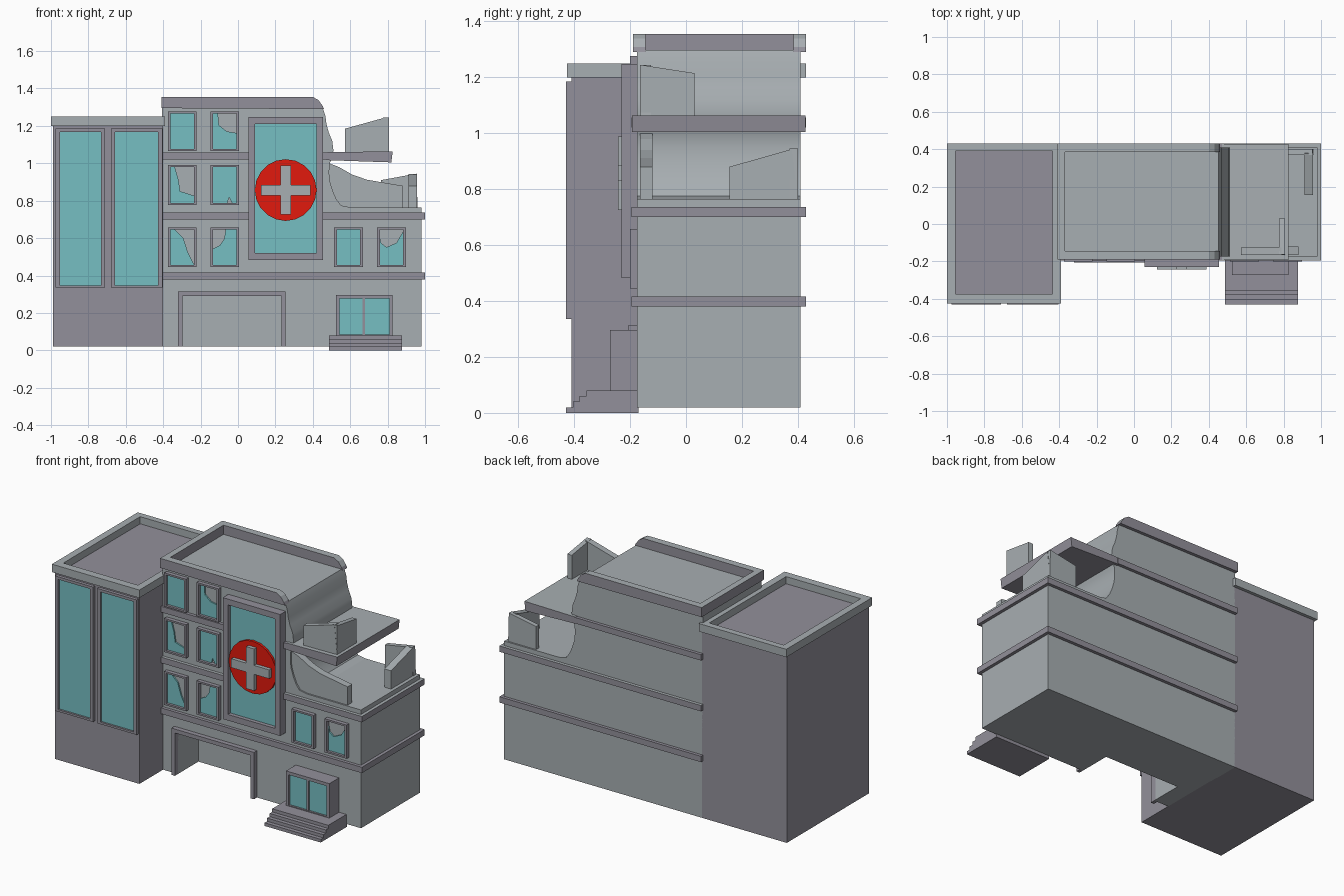
import bpy, bmesh, math

if "Cube" in bpy.data.objects:
    bpy.data.objects.remove(bpy.data.objects["Cube"])


def material(name, color):
    m = bpy.data.materials.new(name)
    m.diffuse_color = (*color, 1)
    m.use_nodes = True
    m.node_tree.nodes["Principled BSDF"].inputs["Base Color"].default_value = m.diffuse_color
    return m


GLASS = material("teal_glass", (0.18, 0.52, 0.545))
RED = material("red_sign", (0.76, 0.01, 0.004))
WALL = material("wall_grey", (0.39, 0.425, 0.445))
TRIM = material("trim_grey", (0.29, 0.28, 0.325))


def finish(name, bm, mat):
    bmesh.ops.recalc_face_normals(bm, faces=bm.faces)
    me = bpy.data.meshes.new(name)
    bm.to_mesh(me)
    bm.free()
    ob = bpy.data.objects.new(name, me)
    bpy.context.collection.objects.link(ob)
    me.materials.append(mat)
    return ob


def place(axis, a, b, d):
    return {"x": (d, a, b), "y": (a, d, b), "z": (a, b, d)}[axis]


def loft(bm, loops, closed):
    n = len(loops[0])
    pairs = list(zip(loops, loops[1:] + loops[:1]))
    for p, q in pairs if closed else pairs[:-1]:
        for i in range(n):
            j = (i + 1) % n
            bm.faces.new((p[i], p[j], q[j], q[i]))


def prism(name, pts, lo, hi, axis="y", mat=WALL):
    """Outline extruded along an axis."""
    bm = bmesh.new()
    loops = [[bm.verts.new(place(axis, a, b, d)) for a, b in pts] for d in (lo, hi)]
    loft(bm, loops, False)
    for loop in loops:
        bm.faces.new(loop)
    return finish(name, bm, mat)


def rect(a0, a1, b0, b1):
    return [(a0, b0), (a1, b0), (a1, b1), (a0, b1)]


def box(name, x0, x1, y0, y1, z0, z1, mat=WALL):
    return prism(name, rect(x0, x1, z0, z1), y0, y1, "y", mat)


def ring(name, outer, inner, lo, hi, axis="y", mat=TRIM):
    """Rectangular frame: outer and inner rectangle extruded along an axis."""
    bm = bmesh.new()
    loops = [[bm.verts.new(place(axis, a, b, d)) for a, b in rect(*r)]
             for r, d in ((outer, lo), (inner, lo), (inner, hi), (outer, hi))]
    loft(bm, loops, True)
    return finish(name, bm, mat)


def smooth(ob):
    bpy.ops.object.select_all(action="DESELECT")
    ob.select_set(True)
    bpy.context.view_layer.objects.active = ob
    bpy.ops.object.shade_smooth_by_angle(angle=math.radians(35))


# Left tower with parapet and two tall windows
box("tower", -0.99, -0.40, -0.41, 0.41, 0.02, 1.205, TRIM)
ring("tower_parapet", (-1.0, -0.39, -0.425, 0.43), (-0.955, -0.435, -0.375, 0.39),
     1.20, 1.25, "z", WALL)
for i, (x0, x1) in enumerate(((-0.975, -0.71), (-0.68, -0.405))):
    ring(f"tower_window_frame_{i}", (x0, x1, 0.335, 1.185),
         (x0 + 0.022, x1 - 0.022, 0.348, 1.168), -0.43, -0.405)
    box(f"tower_window_glass_{i}", x0 + 0.02, x1 - 0.02, -0.418, -0.405, 0.345, 1.17, GLASS)

# Lower two storeys with recessed garage bay
lower = box("lower_storeys", -0.405, 0.98, -0.175, 0.41, 0.02, 0.765)
cutter = box("garage_cutter", -0.297, 0.232, -0.3, 0.03, -0.1, 0.29)
cutter.hide_render = True
cutter.hide_viewport = True
cut = lower.modifiers.new("garage_bay", "BOOLEAN")
cut.object = cutter
cut.operation = "DIFFERENCE"
cut.solver = "EXACT"
prism("garage_frame", [(-0.32, 0.02), (-0.297, 0.02), (-0.297, 0.29), (0.232, 0.29),
                       (0.232, 0.02), (0.255, 0.02), (0.255, 0.315), (-0.32, 0.315)],
      -0.205, -0.165, "y", TRIM)

# Upper two storeys, torn away in two concave sweeps on the right
smooth(prism("upper_storeys", [
    (-0.405, 0.75), (0.60, 0.75), (0.60, 0.765), (0.55, 0.775), (0.525, 0.81), (0.508, 0.85),
    (0.492, 0.90), (0.487, 0.95), (0.49, 1.0), (0.505, 1.03), (0.51, 1.07), (0.504, 1.12),
    (0.485, 1.165), (0.473, 1.21), (0.467, 1.255), (0.452, 1.297), (-0.405, 1.297)],
    -0.175, 0.41))

# Storey bands and the broken slab
for z, x1 in ((0.38, 1.0), (0.70, 1.0), (1.02, 0.48)):
    box("storey_band", -0.405, x1, -0.195, 0.43, z, z + 0.037, TRIM)
slab = prism("broken_slab", [(0.47, 1.017), (0.82, 1.005), (0.827, 1.064), (0.47, 1.059)],
             -0.193, 0.428, "y", TRIM)

# Main roof parapet, open on the torn side
end = [(0.40, 1.355), (0.43, 1.338), (0.452, 1.308), (0.46, 1.29)]
parapets = [prism(name, [(-0.41, 1.295), (-0.41, 1.355)] + end, y0, y1, "y", TRIM)
            for name, y0, y1 in (("front_parapet", -0.19, -0.145), ("back_parapet", 0.385, 0.43))]
parapets.append(box("left_parapet", -0.41, -0.37, -0.146, 0.386, 1.295, 1.355, TRIM))

# Floor and coping surfaces take the wall grey, their edges keep the trim grey
for ob in parapets + [slab, bpy.data.objects["storey_band.001"]]:
    ob.data.materials.append(WALL)
    for f in ob.data.polygons:
        f.material_index = int(f.normal.z > 0.5)

# Wall remnants on the broken floors
prism("front_wall_remnant", [(0.48, 0.76), (0.48, 1.003), (0.54, 0.98), (0.61, 0.94),
                             (0.69, 0.912), (0.79, 0.895), (0.88, 0.88), (0.88, 0.76)],
      -0.165, -0.12)
prism("back_wall_remnant", [(0.765, 0.76), (0.765, 0.91), (0.955, 0.945), (0.96, 0.76)],
      0.37, 0.40)
prism("side_wall_remnant", [(0.155, 0.76), (0.155, 0.88), (0.378, 0.943), (0.40, 0.76)],
      0.912, 0.958, "x")
prism("upper_front_remnant", [(0.572, 1.055), (0.572, 1.185), (0.788, 1.245), (0.808, 1.055)],
      -0.165, -0.125)
prism("upper_side_remnant", [(-0.164, 1.055), (-0.164, 1.245), (0.03, 1.215), (0.03, 1.055)],
      0.775, 0.806, "x")

# Small windows; each outline is the glass left in a unit pane
full = [(0, 0), (1, 0), (1, 1), (0, 1)]
panes = [
    (-0.375, 1.065, full),
    (-0.148, 1.065, [(0, 0), (1, 0), (1, .45), (.58, .5), (.27, .67), (.23, 1), (0, 1)]),
    (-0.375, 0.778, [(0, 0), (1, 0), (1, .2), (.42, .33), (.35, .65), (.2, 1), (0, 1)]),
    (-0.148, 0.778, [(0, 0), (.6, 0), (.68, .17), (.8, 0), (1, 0), (1, 1), (0, 1)]),
    (-0.375, 0.445, [(0, 0), (1, 0), (.72, .38), (.55, .75), (.2, .98), (0, 1)]),
    (-0.148, 0.445, [(0, 0), (1, 0), (1, 1), (.55, 1), (.48, .72), (.3, .55), (0, .45)]),
    (0.514, 0.445, full),
    (0.744, 0.445, [(0, 0), (1, 0), (1, .97), (.7, .62), (.3, .5), (.08, .62), (0, .9)]),
]
for x, z, outline in panes:
    w, h = 0.153, 0.212
    ring("window_frame", (x, x + w, z, z + h), (x + .014, x + w - .014, z + .011, z + h - .011),
         -0.20, -0.17)
    prism("window_glass", [(x + .01 + u * (w - .02), z + .008 + v * (h - .016))
                           for u, v in outline], -0.184, -0.172, "y", GLASS)

# Central window with round sign and cross
ring("central_window_frame", (0.055, 0.455, 0.482, 1.247), (0.09, 0.42, 0.52, 1.21), -0.23, -0.17)
box("central_window_glass", 0.088, 0.422, -0.205, -0.17, 0.518, 1.212, GLASS)
cx, cz = 0.255, 0.857
prism("round_sign", [(cx + 0.165 * math.cos(k * math.tau / 20), cz + 0.165 * math.sin(k * math.tau / 20))
                     for k in range(20)], -0.22, -0.19, "y", RED)
a, b = 0.028, 0.132
quarter = [(b, -a), (b, a), (a, a)]
cross = []
for k in range(4):
    for u, v in quarter:
        for _ in range(k):
            u, v = -v, u
        cross.append((cx + u, cz + v))
prism("sign_cross", cross, -0.243, -0.21)

# Entrance with double doors and steps
ring("entrance_frame", (0.525, 0.827, 0.075, 0.297), (0.543, 0.809, 0.085, 0.277), -0.272, -0.17)
box("entrance_mullion", 0.666, 0.68, -0.268, -0.17, 0.08, 0.28, TRIM)
box("entrance_glass", 0.54, 0.812, -0.26, -0.17, 0.082, 0.28, GLASS)
steps = [(-0.17, 0.0), (-0.43, 0.0)]
for k, y in enumerate((-0.43, -0.405, -0.38, -0.355)):
    steps += [(y, 0.02 * k), (y, 0.02 * (k + 1))] if k else [(y, 0.02)]
prism("entrance_steps", steps + [(-0.17, 0.08)], 0.487, 0.878, "x", TRIM)
